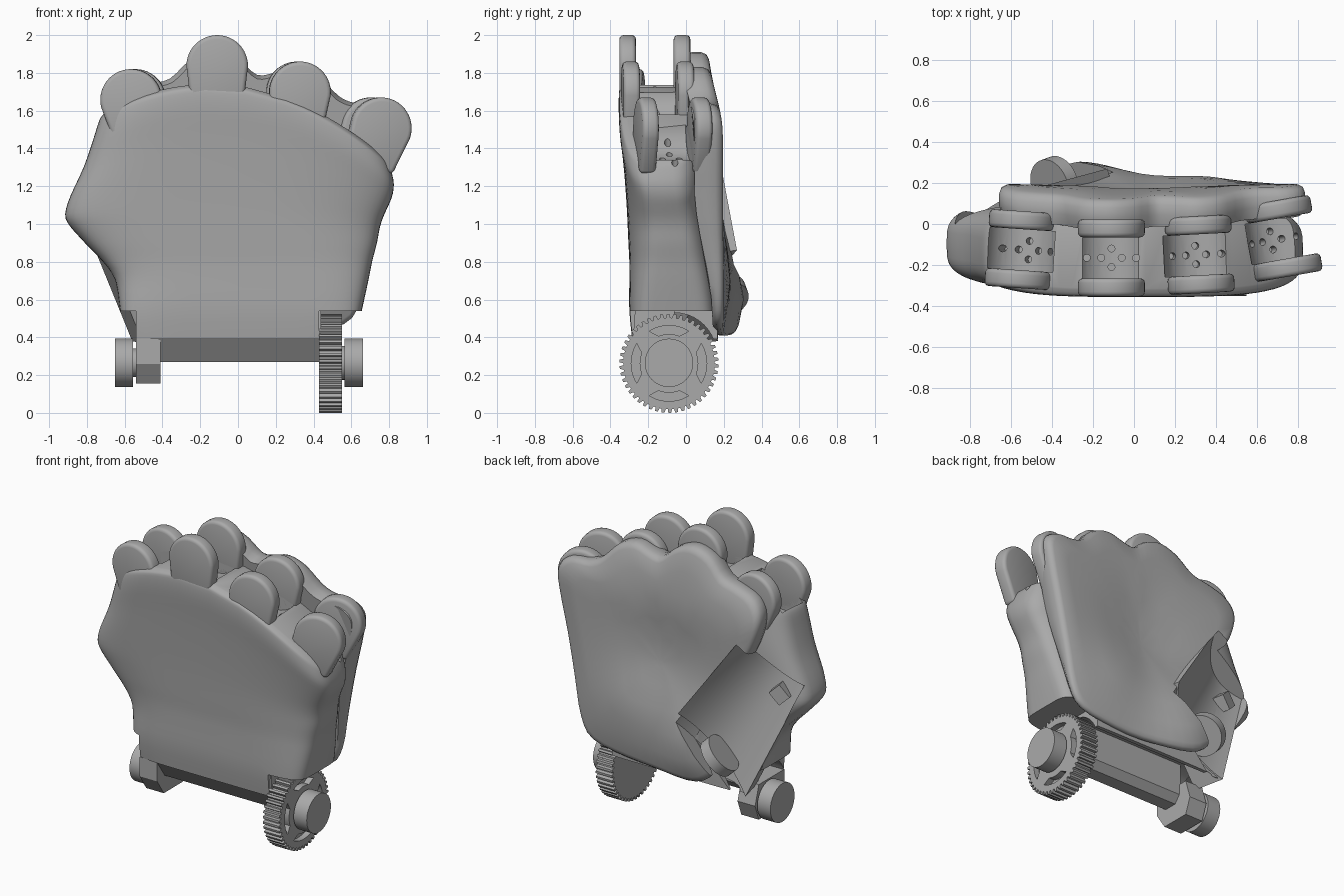
import bpy, bmesh
from math import sin, cos, pi, radians, exp, copysign
from mathutils import Matrix, Vector

if "Cube" in bpy.data.objects:
    bpy.data.objects.remove(bpy.data.objects["Cube"])

grey = bpy.data.materials.new("plain grey")
grey.use_nodes = True
grey.diffuse_color = (0.4, 0.4, 0.4, 1)
grey.node_tree.nodes["Principled BSDF"].inputs["Base Color"].default_value = (0.4, 0.4, 0.4, 1)


def make(name, verts, faces):
    """Mesh object with outward normals and the grey material."""
    mesh = bpy.data.meshes.new(name)
    mesh.from_pydata(verts, [], faces)
    bm = bmesh.new()
    bm.from_mesh(mesh)
    bmesh.ops.recalc_face_normals(bm, faces=bm.faces)
    bm.to_mesh(mesh)
    bm.free()
    mesh.materials.append(grey)
    obj = bpy.data.objects.new(name, mesh)
    bpy.context.collection.objects.link(obj)
    return obj


def activate(obj):
    bpy.ops.object.select_all(action='DESELECT')
    obj.select_set(True)
    bpy.context.view_layer.objects.active = obj


def smooth(obj, angle=35):
    activate(obj)
    bpy.ops.object.shade_smooth_by_angle(angle=radians(angle))


def cut(target, cutter):
    mod = target.modifiers.new("cut", 'BOOLEAN')
    mod.operation, mod.solver, mod.object = 'DIFFERENCE', 'EXACT', cutter
    activate(target)
    bpy.ops.object.modifier_apply(modifier=mod.name)
    bpy.data.objects.remove(cutter)


def bevel(obj, width, segments=3):
    mod = obj.modifiers.new("round", 'BEVEL')
    mod.width, mod.segments, mod.limit_method, mod.angle_limit = width, segments, 'ANGLE', radians(50)
    activate(obj)
    bpy.ops.object.modifier_apply(modifier=mod.name)


def loft(name, rings, cap_faces=None):
    n = len(rings[0])
    faces = [(k * n + i, k * n + (i + 1) % n, (k + 1) * n + (i + 1) % n, (k + 1) * n + i)
             for k in range(len(rings) - 1) for i in range(n)]
    for base in (0, (len(rings) - 1) * n):
        faces += [tuple(base + i for i in f) for f in cap_faces or [range(n)]]
    return make(name, [p for ring in rings for p in ring], faces)


AXES = {'x': lambda u, v, d: (d, u, v), 'y': lambda u, v, d: (u, d, v), 'z': lambda u, v, d: (u, v, d)}


def prism(name, pts, lo, hi, axis):
    return loft(name, [[AXES[axis](u, v, d) for u, v in pts] for d in (lo, hi)])


def circle(u, v, r, n=40):
    return [(u + r * cos(2 * pi * i / n), v + r * sin(2 * pi * i / n)) for i in range(n)]


def box(u0, u1, v0, v1):
    return [(u0, v0), (u1, v0), (u1, v1), (u0, v1)]


def ease(t):
    t = max(0, min(1, t))
    return t * t * (3 - 2 * t)


def spline(pts, closed, steps=3):
    """Smooth curve through points of any dimension."""
    n, out = len(pts), []
    for i in range(n if closed else n - 1):
        a, b, c, d = (Vector(pts[(i + k) % n if closed else max(0, min(n - 1, i + k))]) for k in (-1, 0, 1, 2))
        for j in range(steps):
            t = j / steps
            out.append(tuple(.5 * (2 * b + (c - a) * t + (2 * a - 5 * b + 4 * c - d) * t * t
                                   + (3 * b - a - 3 * c + d) * t ** 3)))
    return out if closed else out + [pts[-1]]


# Hand shell: stacked rounded sections, the upper ones lifted into an arch
SECTIONS = [(.39, -.6, .62, -.285, .17), (.54, -.625, .655, -.30, .17), (.7, -.65, .69, -.30, .16),
            (.8, -.715, .71, -.30, .15), (.9, -.81, .735, -.305, .14), (1.0, -.89, .75, -.31, .13),
            (1.08, -.915, .765, -.315, .12), (1.2, -.885, .79, -.325, .11), (1.35, -.815, .815, -.34, .11),
            (1.48, -.765, .825, -.355, .10), (1.56, -.735, .81, -.355, .09), (1.585, -.71, .795, -.345, .08),
            (1.6, -.66, .77, -.315, .05)]
N = 64
rings = []
for z, xl, xr, yf, yb in spline(SECTIONS, False):
    ring = []
    power = .3 + .25 * ease((z - .4) / .6)
    for i in range(N):
        c, s = cos(2 * pi * i / N), sin(2 * pi * i / N)
        x = (xl + xr) / 2 + (xr - xl) / 2 * copysign(abs(c) ** power, c)
        y = (yf + yb) / 2 + (yb - yf) / 2 * copysign(abs(s) ** power, s)
        ring.append((x, y, z + ease((z - .85) / .75) * (.14 - .45 * (x + .15) ** 2)))
    rings.append(ring)
strips = [(0, 1, N - 1), (N // 2 - 1, N // 2, N // 2 + 1)]
strips += [(i, i + 1, N - i - 1, N - i) for i in range(1, N // 2 - 1)]
shell = loft("hand_shell", rings, strips)

# Wrist hollow and clearance for the gear and the hinge
cut(shell, prism("hollow", circle(-.06, .31, .22), -.54, .43, 'x'))
cut(shell, prism("gear_gap", box(-.6, .6, .2, .54), .43, .9, 'x'))
cut(shell, prism("hinge_gap", box(-.6, .6, .2, .54), -.9, -.54, 'x'))

# Palm pad with a scalloped upper edge
EDGE = [(.56, .47), (.65, .6), (.7, .85), (.76, 1.15), (.82, 1.42), (.83, 1.56), (.75, 1.63), (.62, 1.64),
        (.53, 1.68), (.42, 1.79), (.3, 1.83), (.19, 1.8), (.1, 1.79), (.0, 1.87), (-.12, 1.91),
        (-.25, 1.87), (-.36, 1.77), (-.47, 1.74), (-.6, 1.69), (-.66, 1.58), (-.62, 1.4), (-.52, 1.2),
        (-.44, .95), (-.42, .7), (-.38, .52), (-.25, .43), (0, .41), (.3, .42)]


def palm_y(x, z):
    heel = .11 * exp(-((x + .25) ** 2 + (z - .62) ** 2) / .09) + .04 * exp(-((x - .3) ** 2 + (z - .75) ** 2) / .06)
    return .12 + .075 * ease((1.92 - z) / .45) + heel - .05 * exp(-((x - .05) ** 2 + (z - 1.2) ** 2) / .1)


pad_rings = []
for scale, drop in ((.97, .15), (1, .09), (1, .04), (.985, .012), (.95, 0), (.8, 0), (.6, 0), (.4, 0),
                    (.2, 0), (.04, 0)):
    ring = []
    for u, v in spline(EDGE, True):
        x, z = .08 + (u - .08) * scale, 1.1 + (v - 1.1) * scale
        ring.append((x, palm_y(x, z) - drop * (.4 + .6 * ease((z - .5) / .7)), z))
    pad_rings.append(ring)
pad = loft("palm_pad", pad_rings)

# Thumb cradle: a trough running diagonally across the palm edge
TOP, LEFT = Vector((-.5, .17, 1.39)), Vector((-.13, .27, .86))
RIGHT, LOW = Vector((-.87, -.02, 1.14)), Vector((-.56, .17, .38))
across = (LEFT - LOW).normalized()
along = (LEFT + LOW - TOP - RIGHT)
along = (along - across * along.dot(across)).normalized()
out = across.cross(along)
if out.y < 0:
    out.negate()


def cradle_point(s, t, lift):
    p = RIGHT.lerp(TOP, s).lerp(LOW.lerp(LEFT, s), t)
    return p + out * (lift - .44 * s * (1 - s))


def trough(name, t_start, t_end, floor, far):
    sections = []
    for k in range(9):
        t = t_start + (t_end - t_start) * k / 8
        sections.append([cradle_point(i / 16, t, floor) for i in range(17)]
                        + [cradle_point(i / 16, t, far) + out * .44 * i / 16 * (1 - i / 16) for i in range(16, -1, -1)])
    return loft(name, sections)


def oriented(obj, s, t, lift):
    """Place a part on the trough: its x runs across, y outward, z along."""
    frame = Matrix((across, out, along)).transposed().to_4x4()
    frame.translation = cradle_point(s, t, lift)
    obj.data.transform(frame)
    return obj


for part in (shell, pad):
    cut(part, trough("cradle_space", 0, 1.1, -.01, .35))
cradle = trough("thumb_cradle", 0, 1, 0, -.2)
for i in range(6):
    cut(cradle, oriented(prism("hole", circle(0, 0, .015, 12), -.05, .05, 'y'), .27, .38 + .09 * i, 0))
smooth(cradle)
smooth(pad, 50)
smooth(oriented(prism("thumb_lug", box(-.05, .05, -.02, .06), -.045, .045, 'z'), .22, .2, 0))
flange = oriented(prism("thumb_flange", circle(0, 0, .13), -.07, .0, 'z'), .45, 1, .1)
cut(flange, oriented(prism("pivot_seat", circle(0, .03, .065), -.09, -.03, 'z'), .45, 1, .1))
smooth(flange)

# Knuckles: x, top, tilt, turn, mid y of the gap
FINGERS = [("first", -.555, 1.82, -14, -4, -.125), ("second", -.11, 2.0, 0, 0, -.165),
           ("third", .32, 1.86, 6, 3, -.15), ("fourth", .73, 1.67, 20, 10, -.07)]
R = .163
for name, x, top, tilt, turn, mid in FINGERS:
    place = Matrix.Translation((x, mid, top - R)) @ Matrix.Rotation(radians(turn), 4, 'Z') \
        @ Matrix.Rotation(radians(tilt), 4, 'Y')
    # open bearing channel with bolt holes
    channel = prism("channel", circle(0, 0, .175), -.10, .10, 'y')
    channel.data.transform(place)
    cut(shell, channel)
    for hx, hy in ((-.05, 0), (.05, 0), (0, .045), (0, -.045), (-.12, 0), (.12, 0)):
        hole = prism("hole", circle(hx, hy, .017, 12), -.24, 0, 'z')
        hole.data.transform(place)
        cut(shell, hole)
    # cheek plates on both sides of the channel
    outline = [(R * cos(pi * i / 24), R * sin(pi * i / 24)) for i in range(25)]
    outline += [(-R * .85, -.21), (R * .85, -.21)]
    for side, lo, hi in (("front", -.188, -.10), ("rear", .10, .188)):
        plate = prism(name + "_knuckle_" + side, outline, lo, hi, 'y')
        plate.data.transform(place)
        bevel(plate, .022)
        smooth(plate)
smooth(shell)

# Wrist bar, hinge block and bearings
prism("wrist_bar", [(-.28, .40), (-.19, .27), (-.10, .27), (-.06, .32), (-.06, .54), (-.27, .54)], -.42, .44, 'x')
prism("hinge_block", [(-.27, .39), (-.27, .26), (-.2, .155), (.0, .155), (.04, .26), (.0, .39)], -.54, -.41, 'x')
for name, r, lo, hi in (("right_bearing", .128, -.652, -.555), ("right_axle", .075, -.57, -.53),
                        ("left_bearing", .128, .565, .662), ("left_axle", .09, .54, .57)):
    smooth(prism(name, circle(-.09, .265, r, 48), lo, hi, 'x'))

# Wrist gear with slots in its outer face
TEETH = 46
teeth = []
for i in range(TEETH):
    for k, r in ((0, .242), (.3, .242), (.42, .262), (.82, .262)):
        a = 2 * pi * (i + k) / TEETH
        teeth.append((-.09 + r * cos(a), .262 + r * sin(a)))
gear = prism("wrist_gear", teeth, .43, .55, 'x')
for q in range(4):
    arc = [q * pi / 2 - .55 + 1.1 * i / 12 for i in range(13)]
    slot = [(-.09 + .2 * cos(a), .262 + .2 * sin(a)) for a in arc]
    slot += [(-.09 + .155 * cos(a), .262 + .155 * sin(a)) for a in reversed(arc[2:-2])]
    cut(gear, prism("slot", slot, .51, .6, 'x'))
smooth(gear, 20)
